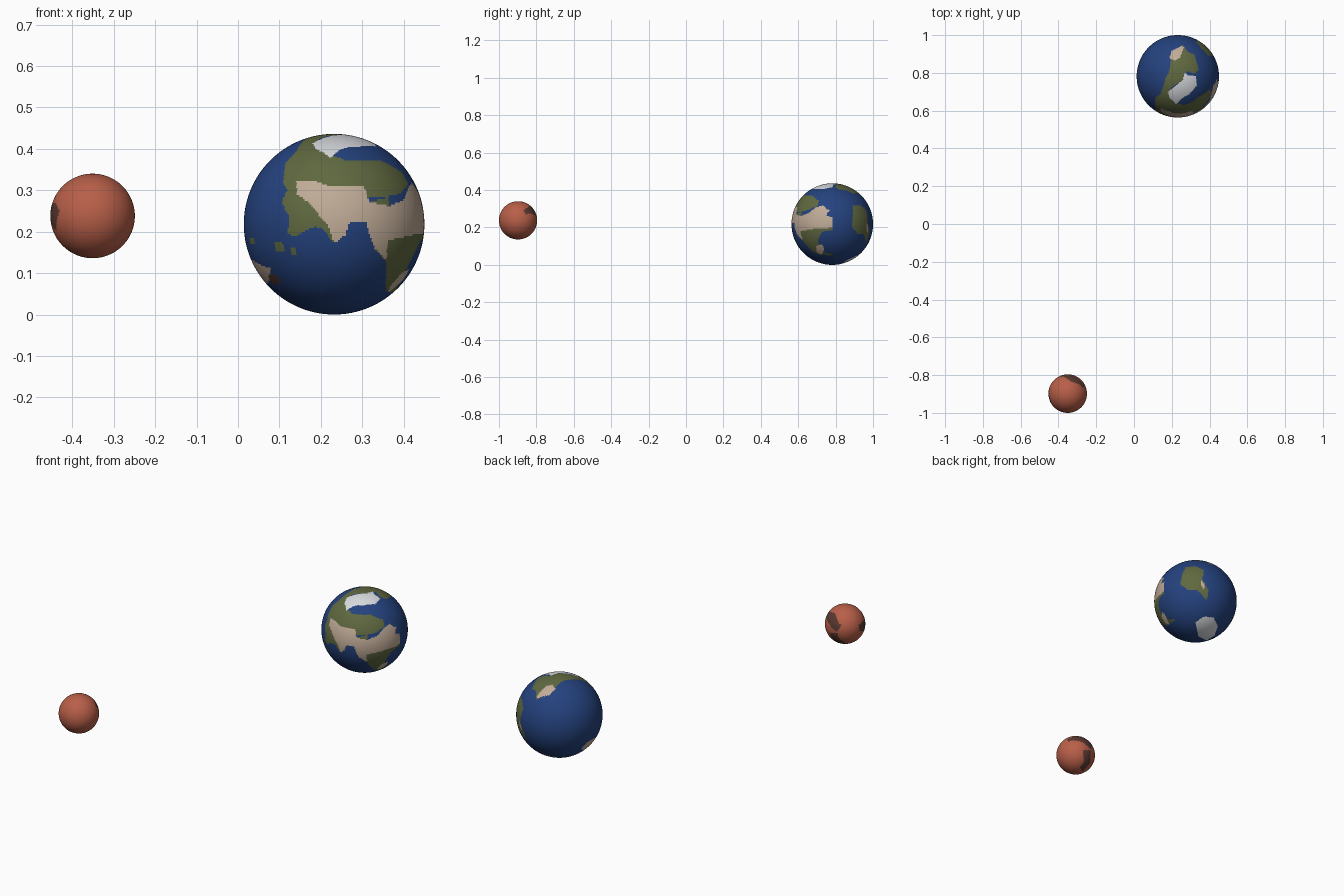
import bpy, bmesh, math
from mathutils import Vector

if "Cube" in bpy.data.objects:
    bpy.data.objects.remove(bpy.data.objects["Cube"])


def material(name, rgb):
    m = bpy.data.materials.new(name)
    m.diffuse_color = (*rgb, 1)
    m.use_nodes = True
    m.node_tree.nodes["Principled BSDF"].inputs["Base Color"].default_value = m.diffuse_color
    return m


OCEAN, GREEN, TAN, ICE, RUST, BROWN = range(6)
MATERIALS = [
    material("ocean_blue", (0.018, 0.055, 0.21)),
    material("land_green", (0.115, 0.138, 0.05)),
    material("desert_tan", (0.53, 0.41, 0.31)),
    material("ice_white", (0.68, 0.70, 0.73)),
    material("rust_red", (0.48, 0.115, 0.066)),
    material("dark_brown", (0.10, 0.042, 0.03)),
]


def planet(name, centre, radius, segments, base):
    """Smooth sphere with one base colour."""
    bm = bmesh.new()
    bmesh.ops.create_uvsphere(bm, u_segments=segments, v_segments=segments // 2, radius=radius)
    for f in bm.faces:
        f.smooth = True
        f.material_index = base
    mesh = bpy.data.meshes.new(name)
    bm.to_mesh(mesh)
    bm.free()
    for m in MATERIALS:
        mesh.materials.append(m)
    ob = bpy.data.objects.new(name, mesh)
    ob.location = centre
    bpy.context.collection.objects.link(ob)
    return ob


def side(turn, lift):
    """Right, up and outward axes of a projection onto the sphere."""
    a, e = math.radians(turn), math.radians(lift)
    right = Vector((math.cos(a), math.sin(a), 0))
    out = Vector((math.sin(a) * math.cos(e), -math.cos(a) * math.cos(e), math.sin(e)))
    return right, out.cross(right), out


FRONT, RIGHT, LEFT, TOP = side(0, 0), side(90, 0), side(-90, 0), side(0, 90)
BACK_HIGH, BACK_LOW = side(215, 25), side(140, -30)


def inside(u, v, outline):
    hit = False
    x0, y0 = outline[-1]
    for x1, y1 in outline:
        if (y1 > v) != (y0 > v) and u < (x0 - x1) * (v - y1) / (y0 - y1) + x1:
            hit = not hit
        x0, y0 = x1, y1
    return hit


def paint(ob, axes, colour, *outline):
    """Colour faces inside an outline, given in percent of the radius."""
    right, up, out = axes
    for f in ob.data.polygons:
        n = f.center.normalized()
        if n.dot(out) > 0 and inside(100 * n.dot(right), 100 * n.dot(up), outline):
            f.material_index = colour


blue = planet("blue_planet", (0.232, 0.782, 0.218), 0.218, 288, OCEAN)

# Large continent with its southern landmass
paint(blue, FRONT, GREEN,
      (-29, 97), (-43, 79), (-54, 68), (-56, 47), (-52, 38), (-58, 24), (-49, 7),
      (-52, -11), (-42, -13), (-22, -3), (-14, -4), (0, -21), (12, -12), (17, 2),
      (35, 2), (45, -27), (58, -42), (57, -73), (66, -77), (75, -60), (84, -42),
      (95, -20), (110, 0), (97, 20), (94, 34), (86, 46), (83, 42), (77, 27), (62, 20),
      (59, 30), (39, 24), (39, 30), (60, 31), (73, 34), (82, 44), (75, 58), (51, 71),
      (12, 71), (-11, 80), (-24, 96))
paint(blue, TOP, GREEN, (-30, -8), (-15, -15), (-20, -52), (0, -72), (-43, -45))

# Desert belt and southern desert
paint(blue, FRONT, TAN,
      (-42, 48), (-22, 48), (-5, 42), (33, 43), (37, 29), (39, 24), (62, 20), (77, 27),
      (83, 42), (86, 46), (94, 34), (97, 20), (110, 0), (99, -10), (87, -12), (59, -18),
      (58, -40), (45, -27), (35, 2), (17, 2), (12, -12), (0, -21), (-5, -4), (-27, 23),
      (-41, 33))
paint(blue, RIGHT, TAN, (-39, -54), (-24, -49), (-20, -63), (-27, -76), (-39, -68))

# Northern continent and polar ice
paint(blue, TOP, GREEN,
      (12, 77), (24, 60), (41, 52), (51, 16), (39, 6), (22, 13), (12, -9), (-20, -30),
      (-32, -13), (-20, 16), (-17, 40), (-20, 50))
paint(blue, TOP, TAN, (-20, 44), (-15, 62), (10, 74), (15, 70), (5, 45), (-7, 38))
paint(blue, TOP, ICE,
      (17, 9), (25, 2), (44, 1), (46, -23), (29, -42), (8, -55), (-4, -68), (-20, -52),
      (-24, -38), (-8, -25), (12, -9))

# Western continent
paint(blue, BACK_LOW, GREEN,
      (-24, 83), (0, 85), (20, 76), (17, 51), (32, 27), (27, 0), (15, 17), (2, 29),
      (-17, 27), (-37, 41), (-32, 66))
paint(blue, BACK_LOW, TAN, (14, 52), (21, 42), (21, 28), (14, 38))

# Southern ice cap
paint(blue, BACK_LOW, ICE,
      (0, -51), (20, -37), (44, -39), (54, -61), (46, -83), (27, -95), (7, -85))

# Island continent and small islands
paint(blue, LEFT, TAN,
      (0, -38), (20, -40), (51, -49), (40, -60), (15, -66), (-14, -66), (-25, -54), (-16, -40))
paint(blue, LEFT, BROWN, (36, -57), (52, -55), (50, -64), (32, -67))
for u, v, r in ((-61, -25, 6), (-45, -30, 4), (-91, -18, 3)):
    paint(blue, FRONT, GREEN, (u - r, v + r), (u + r * 0.6, v + r), (u + r, v - r), (u - r * 0.4, v - r))

red = planet("red_planet", (-0.351, -0.898, 0.238), 0.102, 160, RUST)

# Dark plains
paint(red, BACK_HIGH, BROWN, (-100, 60), (-52, 55), (-28, -5), (-52, -15), (-92, 20))
paint(red, BACK_HIGH, BROWN, (68, -5), (105, 20), (98, -40), (72, -35))
paint(red, FRONT, BROWN, (-105, 33), (-88, 30), (-82, 20), (-87, 7), (-105, 7))
paint(red, BACK_LOW, BROWN, (-10, 95), (38, 92), (85, 52), (80, 30), (35, 68), (-8, 80))
paint(red, BACK_LOW, BROWN, (38, 28), (80, 25), (75, -42), (35, -85), (22, -62), (42, -35))
